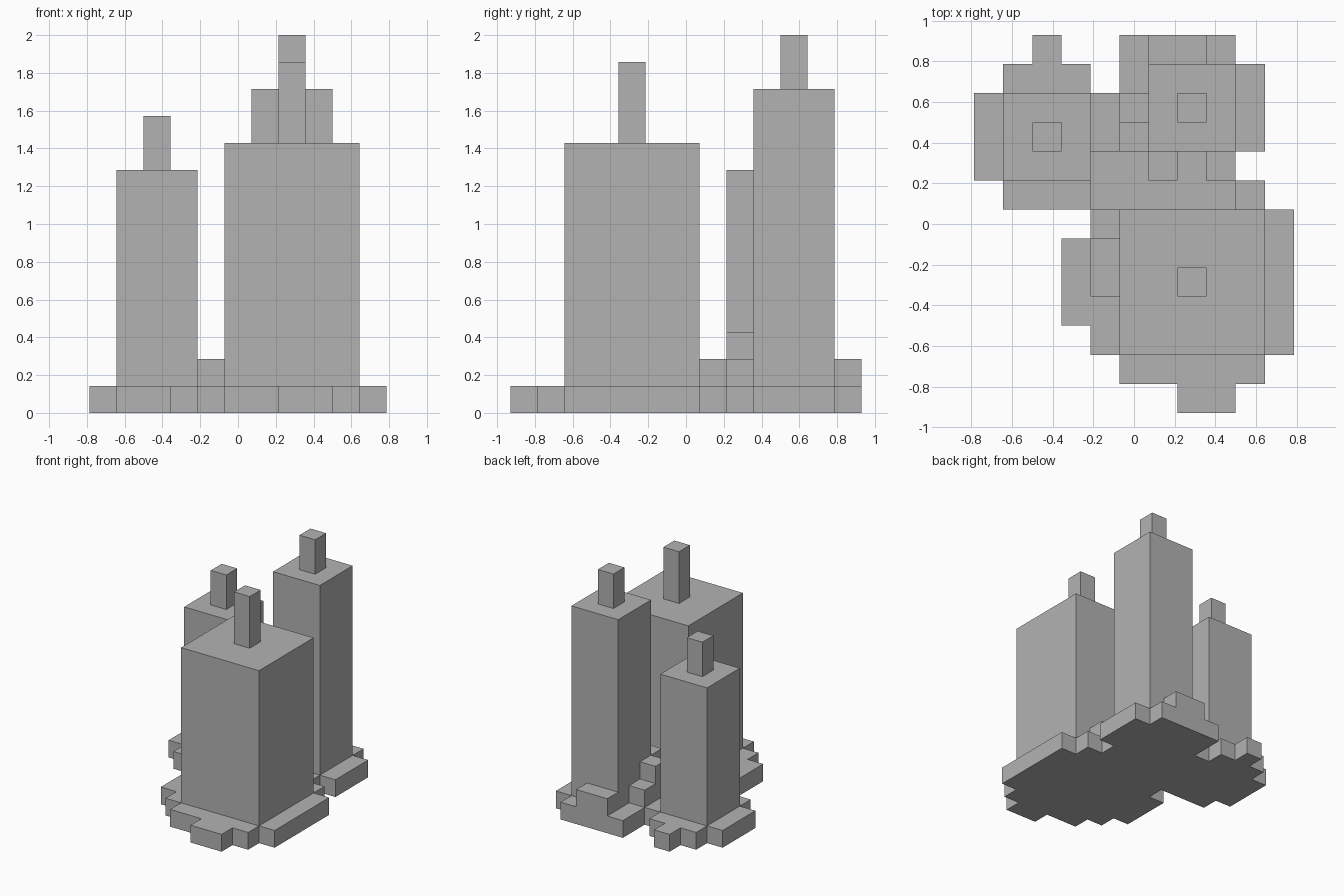
import bpy
import bmesh
from mathutils import Vector

cube = bpy.data.objects.get("Cube")
if cube:
    bpy.data.objects.remove(cube, do_unlink=True)

U = 1 / 7                 # edge of one block
CENTRE = (5.5, 6.5)       # middle of the block grid

grey = bpy.data.materials.new("plain grey")
grey.use_nodes = True
grey.diffuse_color = (0.45, 0.45, 0.45, 1)
grey.node_tree.nodes["Principled BSDF"].inputs["Base Color"].default_value = grey.diffuse_color


def slab(name, rows, low, high):
    """Extrude rows of blocks (column start, end, row start, end) into one stepped slab."""
    bm = bmesh.new()
    verts = {}

    def corner(i, j):
        if (i, j) not in verts:
            verts[i, j] = bm.verts.new(((i - CENTRE[0]) * U, (j - CENTRE[1]) * U, low * U))
        return verts[i, j]

    for i0, i1, j0, j1 in rows:
        for i in range(i0, i1):
            for j in range(j0, j1):
                bm.faces.new([corner(i, j), corner(i + 1, j),
                              corner(i + 1, j + 1), corner(i, j + 1)])
    bmesh.ops.dissolve_limit(bm, angle_limit=0.01, verts=bm.verts[:], edges=bm.edges[:])
    raised = bmesh.ops.extrude_face_region(bm, geom=bm.faces[:], use_keep_orig=True)
    top = [v for v in raised["geom"] if isinstance(v, bmesh.types.BMVert)]
    bmesh.ops.translate(bm, vec=Vector((0, 0, (high - low) * U)), verts=top)
    bmesh.ops.recalc_face_normals(bm, faces=bm.faces[:])
    mesh = bpy.data.meshes.new(name)
    bm.to_mesh(mesh)
    bm.free()
    mesh.materials.append(grey)
    obj = bpy.data.objects.new(name, mesh)
    bpy.context.collection.objects.link(obj)
    return obj


def tower(name, i, j, width, height, mast_top):
    """Square tower with a one-block mast in the middle of its roof."""
    slab(name, [(i, i + width, j, j + width)], 1, height)
    mid = width // 2
    slab(name + "_mast", [(i + mid, i + mid + 1, j + mid, j + mid + 1)], height, mast_top)


# Ground slab with a ragged outline
slab("base", [
    (7, 9, 0, 1), (5, 10, 1, 2), (4, 11, 2, 3), (3, 11, 3, 6), (4, 11, 6, 7),
    (1, 10, 7, 8), (0, 9, 8, 9), (0, 10, 9, 11),
    (1, 4, 11, 12), (5, 10, 11, 12), (2, 3, 12, 13), (5, 9, 12, 13)], 0, 1)

# Raised blocks between and beside the towers
slab("middle_terrace", [(4, 9, 7, 8), (4, 8, 8, 9), (5, 6, 9, 11)], 1, 2)
slab("side_step", [(4, 5, 4, 6)], 1, 2)
slab("back_step", [(6, 8, 12, 13)], 1, 2)
slab("upper_step_front", [(6, 7, 8, 9)], 2, 3)
slab("upper_step_back", [(5, 6, 9, 10)], 2, 3)

# Three towers
tower("front_tower", 5, 2, 5, 10, 13)
tower("back_left_tower", 6, 9, 3, 12, 14)
tower("back_right_tower", 1, 8, 3, 9, 11)
